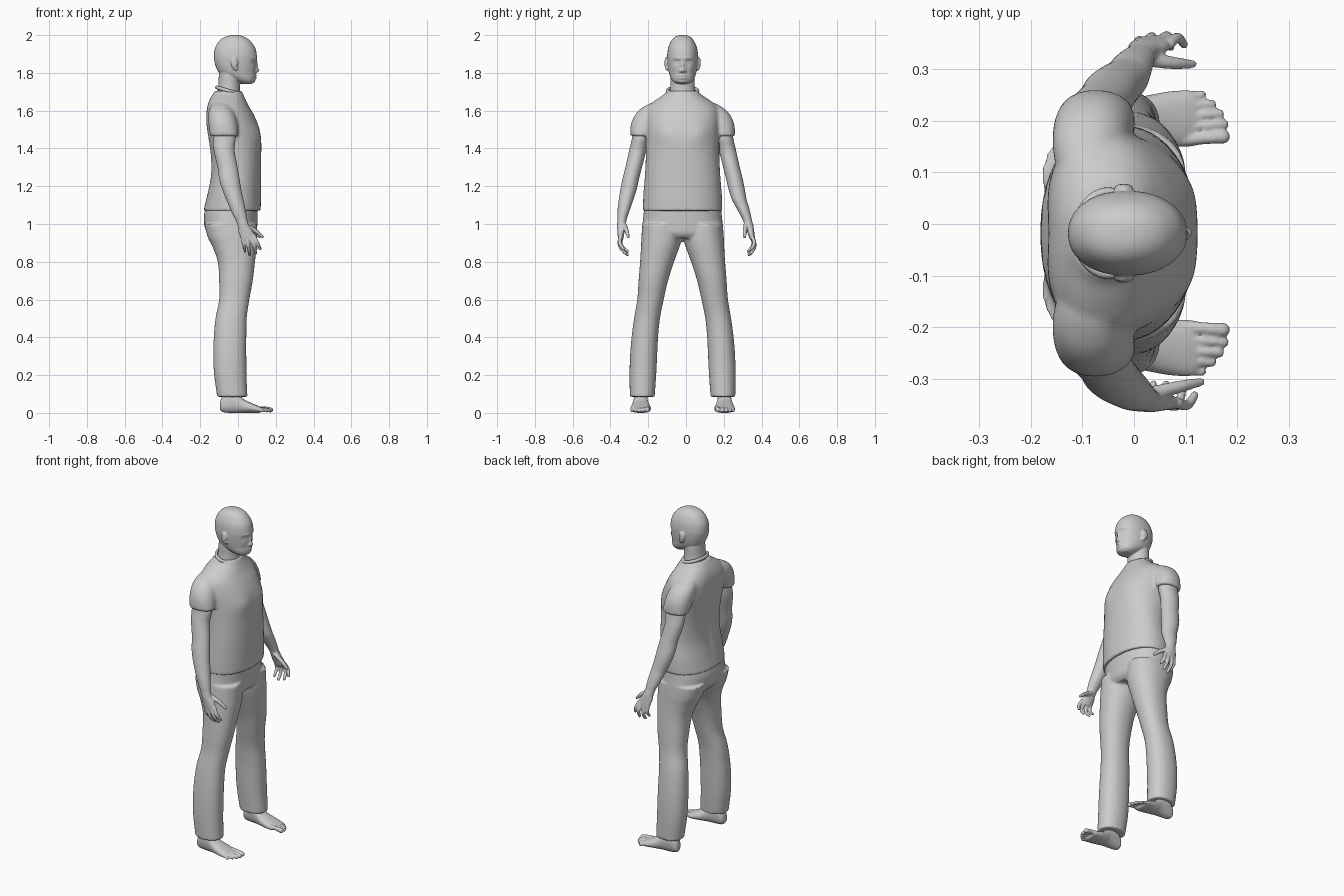
import bpy, bmesh, math
from mathutils import Vector

YC = -0.018  # mid-plane of the body
N = 48       # points per ring


def spline(rows, k=6):
    """Catmull-Rom through rows of numbers."""
    out = []
    for i in range(len(rows) - 1):
        a, b = rows[max(i - 1, 0)], rows[i]
        c, d = rows[i + 1], rows[min(i + 2, len(rows) - 1)]
        for j in range(k):
            t = j / k
            out.append([0.5 * (2 * q + (r - p) * t + (2 * p - 5 * q + 4 * r - s) * t * t
                               + (3 * q - p - 3 * r + s) * t ** 3)
                        for p, q, r, s in zip(a, b, c, d)])
    return out + [list(rows[-1])]


def skin(bm, rings):
    vs = [[bm.verts.new(p) for p in ring] for ring in rings]
    n = len(rings[0])
    faces = [bm.faces.new((a[i], a[(i + 1) % n], b[(i + 1) % n], b[i]))
             for a, b in zip(vs, vs[1:]) for i in range(n)]
    faces += [bm.faces.new(vs[0][::-1]), bm.faces.new(vs[-1])]
    bmesh.ops.recalc_face_normals(bm, faces=faces)
    return [v for r in vs for v in r]


def loft(bm, rows, axis='z', power=2.2):
    """Rows are (level, a0, a1, b0, b1[, position of widest a])."""
    rings = []
    for row in spline(rows):
        t, a0, a1, b0, b1 = row[:5]
        am = row[5] if len(row) > 5 else (a0 + a1) / 2
        ring = []
        for i in range(N):
            w = 2 * math.pi * i / N
            c, s = math.cos(w), math.sin(w)
            a = am + math.copysign(abs(c) ** (2 / power), c) * (a1 - am if c > 0 else am - a0)
            b = (b0 + b1) / 2 + math.copysign(abs(s) ** (2 / power), s) * (b1 - b0) / 2
            ring.append((a, b, t) if axis == 'z' else (t, b, a))
        rings.append(ring)
    return skin(bm, rings)


def digit(bm, pts):
    """Round-tipped tube through (x, y, z, radius) points."""
    path = spline(pts, 5)
    P = [Vector(p[:3]) for p in path]
    rings = []
    for i, p in enumerate(P):
        d = (P[min(i + 1, len(P) - 1)] - P[max(i - 1, 0)]).normalized()
        u = d.cross(Vector((0, 1, 0))).normalized()
        v = d.cross(u)
        steps = [(0, 1)] if i < len(P) - 1 else [(0, 1), (.5, .87), (.87, .5), (.98, .2)]
        for f, g in steps:
            r = path[i][3]
            rings.append([p + d * r * f + r * g * (u * math.cos(k * math.pi / 6)
                          + v * math.sin(k * math.pi / 6)) for k in range(12)])
    skin(bm, rings)


def sculpt(verts, xm, bumps):
    """Gaussian pushes along x: (side, y, z, size y, size z, amount), mirrored in y."""
    for v in verts:
        dx = 0
        for side, y, z, sy, sz, amt in bumps:
            w = min(max(side * (v.co.x - xm) / 0.05, 0), 1)
            dx += w * amt * math.exp(-((abs(v.co.y) - y) / sy) ** 2 - ((v.co.z - z) / sz) ** 2)
        v.co.x += dx


def finish(name, bm, voxel, smooth=3):
    bmesh.ops.translate(bm, verts=bm.verts, vec=(0, YC, 0))
    me = bpy.data.meshes.new(name)
    bm.to_mesh(me)
    bm.free()
    ob = bpy.data.objects.new(name, me)
    bpy.context.collection.objects.link(ob)
    m = ob.modifiers.new("blend", 'REMESH')
    m.mode, m.voxel_size, m.use_smooth_shade = 'VOXEL', voxel, True
    if smooth:
        m = ob.modifiers.new("soften", 'SMOOTH')
        m.factor, m.iterations = 0.5, smooth
    return ob


def mirrored(rows, s):
    return [(r[0], r[1], r[2], *sorted((s * r[3], s * r[4]))) for r in rows]


def sym(rows):
    return [(z, a, b, -w, w, *m) for z, a, b, w, *m in rows]


# Shirt: torso plus short sleeves
bm = bmesh.new()
body = loft(bm, sym([
    (1.07, -.183, .12, .21, -.03), (1.15, -.165, .122, .208, -.03), (1.25, -.147, .122, .20, -.02),
    (1.35, -.147, .123, .195, -.03), (1.45, -.158, .122, .195, -.05), (1.52, -.166, .108, .20, -.07),
    (1.58, -.168, .083, .20, -.085), (1.62, -.164, .06, .185, -.085), (1.655, -.152, .042, .145, -.08),
    (1.685, -.135, .028, .10, -.065), (1.705, -.12, .018, .083, -.05)]))
sculpt(body, -.03, [(-1, 0, 1.38, .03, .16, .014), (1, .09, 1.475, .05, .05, .008),
                    (-1, .1, 1.52, .05, .08, -.006)])
sleeve = [(1.465, -.147, .002, .168, .277), (1.50, -.152, 0, .14, .277), (1.54, -.157, -.005, .11, .27),
          (1.58, -.157, -.015, .09, .25), (1.61, -.15, -.03, .08, .222), (1.635, -.135, -.045, .07, .18),
          (1.648, -.115, -.065, .07, .145)]
for s in (1, -1):
    loft(bm, mirrored(sleeve, s))
finish("shirt", bm, .008)

# Collar band, higher at the back
bpy.ops.mesh.primitive_torus_add(major_radius=1, minor_radius=.11, major_segments=48, minor_segments=10,
                                 location=(-.05, YC, 1.705), rotation=(0, .29, 0))
collar = bpy.context.object
collar.name = "collar"
collar.scale = (.066, .08, .09)
bpy.ops.object.shade_smooth()

# Trousers: pelvis plus two legs
bm = bmesh.new()
loft(bm, sym([(1.09, -.17, .105, .203), (1.04, -.181, .104, .208), (.99, -.178, .102, .213),
              (.95, -.16, .098, .21), (.925, -.13, .08, .19)]))
leg = [(1.0, -.178, .10, .01, .213), (.93, -.16, .10, .004, .218), (.88, -.135, .098, .016, .22),
       (.8, -.107, .09, .045, .225), (.7, -.1, .078, .077, .233), (.6, -.1, .06, .10, .24),
       (.5, -.119, .046, .12, .257), (.4, -.128, .044, .13, .27), (.3, -.131, .044, .135, .278),
       (.2, -.126, .045, .14, .281), (.085, -.11, .05, .148, .279)]
for s in (1, -1):
    loft(bm, mirrored(leg, s))
finish("trousers", bm, .008, 2)

# Arms with hands; the +y hand hangs a little further out
arm = [(1.50, -.13, -.02, .178, .262), (1.45, -.134, -.013, .18, .269), (1.39, -.129, -.018, .192, .283),
       (1.30, -.108, -.002, .215, .303), (1.24, -.1, .008, .23, .318), (1.18, -.083, .018, .244, .33),
       (1.10, -.05, .035, .27, .342), (1.05, -.028, .045, .288, .345), (1.02, -.012, .05, .297, .345),
       (.99, -.002, .06, .302, .347), (.96, .002, .08, .307, .345), (.93, .012, .09, .312, .343),
       (.915, .02, .085, .315, .34)]
fingers = [[(.082, .328, .94, .011), (.103, .333, .90, .010), (.118, .313, .868, .008)],
           [(.062, .33, .94, .011), (.084, .333, .885, .010), (.094, .303, .844, .008)],
           [(.043, .33, .94, .011), (.055, .33, .88, .010), (.062, .292, .837, .008)],
           [(.022, .328, .94, .010), (.030, .325, .89, .009), (.038, .29, .855, .007)],
           [(.035, .31, .995, .014), (.09, .297, .965, .012), (.130, .288, .932, .008)]]
for s, label in ((1, "left"), (-1, "right")):
    bm = bmesh.new()
    loft(bm, mirrored(arm, s), power=2)
    for f in fingers:
        digit(bm, [(x, s * y, z, r) for x, y, z, r in f])
    if s > 0:
        for v in bm.verts:
            drop = max(0, 1.13 - v.co.z)
            v.co.y += .2 * drop
            v.co.x -= .08 * drop
    finish(label + "_arm", bm, .0045, 2)

# Bare feet with toes
foot = [(-.096, .02, .05, .212, .238), (-.085, .006, .085, .195, .25), (-.05, 0, .125, .188, .257),
        (0, 0, .10, .182, .262), (.03, 0, .073, .175, .268), (.07, 0, .053, .168, .275),
        (.11, 0, .036, .168, .277), (.125, .006, .028, .172, .268)]
toes = [(.185, .174, .014), (.209, .176, .010), (.229, .167, .010), (.248, .152, .0095), (.266, .133, .009)]
ankle = [(.03, -.085, .0, .19, .255), (.08, -.08, .02, .185, .255), (.16, -.075, .01, .185, .25)]
for s, label in ((1, "left"), (-1, "right")):
    bm = bmesh.new()
    loft(bm, mirrored(foot, s), axis='x')
    loft(bm, mirrored(ankle, s), power=2)
    for y, tip, r in toes:
        digit(bm, [(.09, s * (y - .004), .022, r), (tip - .035, s * y, .022, r * .9),
                   (tip - .002, s * (y + .002), r + .002, r)])
    finish(label + "_foot", bm, .0045, 1)

# Head: skull with sculpted face, neck and ears
bm = bmesh.new()
skull = loft(bm, sym([
    (2.0, -.03, .0, .012), (1.996, -.052, .02, .03), (1.985, -.08, .045, .048), (1.965, -.103, .069, .063),
    (1.93, -.122, .092, .077), (1.89, -.128, .1, .082), (1.86, -.125, .099, .081), (1.83, -.116, .094, .078),
    (1.80, -.10, .092, .072), (1.775, -.06, .092, .064), (1.755, -.015, .087, .051),
    (1.742, .015, .072, .032)]), power=2.15)
sculpt(skull, .03, [
    (1, 0, 1.813, .013, .012, .021), (1, 0, 1.838, .009, .018, .011), (1, .012, 1.808, .007, .007, .006),
    (1, .033, 1.858, .017, .011, -.010), (1, .033, 1.857, .011, .006, .006), (1, .028, 1.877, .022, .008, .004),
    (1, 0, 1.786, .022, .005, .009), (1, 0, 1.773, .02, .005, .008), (1, 0, 1.78, .024, .002, -.004),
    (1, 0, 1.752, .02, .01, .004), (1, .045, 1.825, .016, .016, .003)])
loft(bm, sym([(1.65, -.13, .015, .075), (1.70, -.112, .012, .068), (1.735, -.104, .01, .064),
              (1.78, -.102, .01, .063), (1.83, -.1, .01, .06)]), power=2)
for s in (1, -1):
    for x, y, z, size in ((-.02, .087, 1.853, (.019, .009, .031)), (-.012, .083, 1.826, (.011, .008, .014))):
        ear = bmesh.ops.create_uvsphere(bm, u_segments=20, v_segments=14, radius=1)['verts']
        bmesh.ops.scale(bm, verts=ear, vec=size)
        bmesh.ops.translate(bm, verts=ear, vec=(x, s * y, z))
finish("head", bm, .004, 1)
